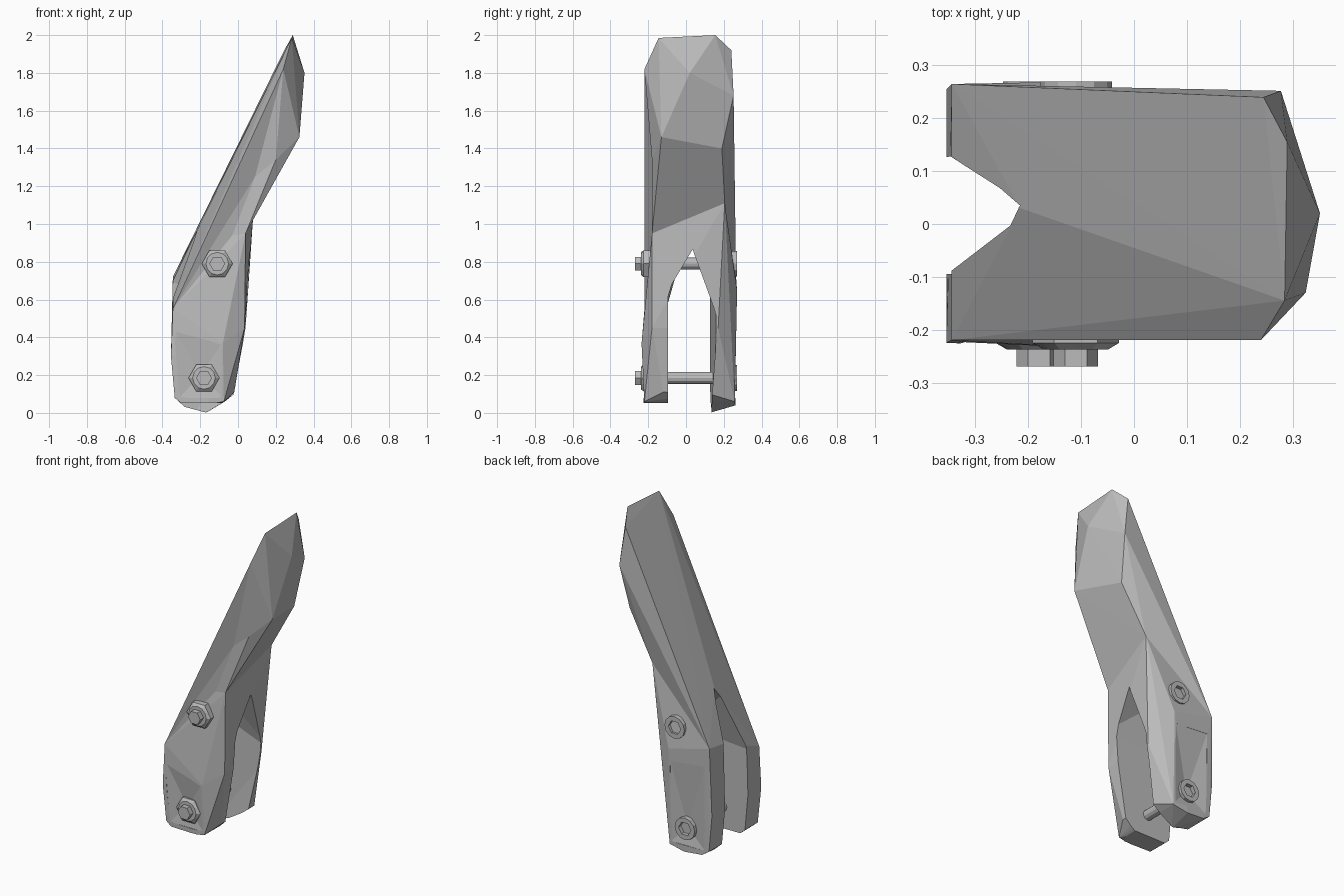
import bpy
import bmesh
from math import cos, sin, pi

if "Cube" in bpy.data.objects:
    bpy.data.objects.remove(bpy.data.objects["Cube"])


def make_material(name, value):
    mat = bpy.data.materials.new(name)
    mat.use_nodes = True
    colour = (value, value, value, 1)
    mat.diffuse_color = colour
    mat.node_tree.nodes["Principled BSDF"].inputs["Base Color"].default_value = colour
    return mat


grey = make_material("plain_grey", 0.5)


def finish(bm, name):
    bmesh.ops.recalc_face_normals(bm, faces=bm.faces[:])
    mesh = bpy.data.meshes.new(name)
    bm.to_mesh(mesh)
    bm.free()
    mesh.materials.append(grey)
    obj = bpy.data.objects.new(name, mesh)
    bpy.context.collection.objects.link(obj)
    return obj


def faceted_block(name, points):
    """Chiselled solid wrapped around a few corner points."""
    bm = bmesh.new()
    for p in points:
        bm.verts.new(p)
    res = bmesh.ops.convex_hull(bm, input=bm.verts[:])
    loose = set(res["geom_interior"]) | set(res["geom_unused"])
    bmesh.ops.delete(bm, geom=[v for v in loose if isinstance(v, bmesh.types.BMVert)],
                     context="VERTS")
    return finish(bm, name)


def combine(target, tool, operation):
    mod = target.modifiers.new(operation.lower(), "BOOLEAN")
    mod.operation = operation
    mod.solver = "EXACT"
    mod.object = tool
    tool.hide_render = True
    bpy.context.view_layer.objects.active = target
    bpy.ops.object.modifier_apply(modifier=mod.name)
    bpy.data.objects.remove(tool)


def carve(target, name, rim, deep, side):
    """Cut a faceted hollow: a rim on the side face and its deeper points."""
    outside = [(x, side * .4, z) for x, y, z in rim]
    combine(target, faceted_block(name, rim + deep + outside), "DIFFERENCE")


# Corners shared by the upper arm and the fork
joint = [(-.345, -.22, .55), (-.345, .265, .72), (-.345, .13, .70),
         (.04, -.18, .95), (.085, .205, 1.11)]

# Slanted upper arm with a chiselled tip
arm = faceted_block("forked_arm", joint + [
    (-.215, .03, .97),
    (.24, -.22, 1.82), (.285, -.145, 1.985), (.29, .155, 2.0), (.245, .24, 1.92),
    (.278, .252, 1.68), (.352, .02, 1.80), (.325, -.13, 1.46),
    (.25, .19, 1.40), (.2, -.18, 1.34)])

# Lower block that becomes the two prongs
prongs = faceted_block("prong_block", joint + [
    (-.355, -.225, .30), (-.335, -.22, .08),
    (-.355, .255, .30), (-.335, .255, .08),
    (-.08, -.235, .37), (-.07, .270, .65),
    (-.30, -.22, .05), (-.16, -.225, .045), (-.075, -.22, .06),
    (-.29, .258, .05), (-.17, .262, .04), (-.07, .258, .06),
    (-.28, .125, .03), (-.17, .125, 0),
    (.04, .17, .45), (-.02, .125, .10), (.035, -.18, .45), (-.02, -.12, .11)])
combine(arm, prongs, "UNION")

# Pointed slot between the prongs
slot_points = []
for x, apex, right, left, left_y, foot in ((-.38, 1.03, .58, .71, .125, .125),
                                           (.12, .845, .62, .48, .165, .11)):
    slot_points += [(x, .035, apex), (x, -.095, right), (x, left_y, left)]
    slot_points += [(x, y, -.2) for y in (-.095, foot)]
combine(arm, faceted_block("slot_cutter", slot_points), "DIFFERENCE")

# Shallow chiselled valley along the front of the arm
carve(arm, "valley_cutter",
      [(.24, -.22, 1.82), (-.345, -.22, .55), (.04, -.18, .95), (.2, -.18, 1.34)],
      [(.09, -.17, 1.25), (-.03, -.175, .94)], -1)

# Hollows around the lower nut and the lower bolt head
carve(arm, "nut_hollow_cutter",
      [(-.34, -.225, .45), (-.09, -.234, .36), (-.08, -.223, .08), (-.31, -.222, .08)],
      [(-.2, -.205, .2)], -1)
carve(arm, "head_hollow_cutter",
      [(-.31, .263, .6), (-.08, .268, .58), (-.08, .26, .08), (-.31, .258, .08)],
      [(-.18, .238, .185)], 1)

# Square off the shorter right prong
end = [(x, y, z) for x in (-.6, .4) for y in (-.4, .02) for z in (-.2, .052)]
combine(arm, faceted_block("end_cutter", end), "DIFFERENCE")


def bolt(name, x, z):
    """Bolt along y: stub, hex nut, shaft and socket head."""
    # y, radius, hexagonal outline
    profile = [(-.27, .042, True), (-.238, .042, True), (-.238, .06, False),
               (-.225, .082, True), (-.19, .082, True), (-.19, .032, False),
               (.22, .032, False), (.22, .068, False), (.27, .068, False),
               (.27, .042, True), (.245, .042, True)]
    bm = bmesh.new()
    rings = []
    for y, radius, hexagon in profile:
        ring = []
        for i in range(12):
            r = radius * cos(pi / 6) if hexagon and i % 2 else radius
            a = i * pi / 6
            ring.append(bm.verts.new((x + r * cos(a), y, z + r * sin(a))))
        rings.append(ring)
    for a, b in zip(rings, rings[1:]):
        for i in range(12):
            j = (i + 1) % 12
            bm.faces.new((a[i], a[j], b[j], b[i]))
    bm.faces.new(rings[0])
    bm.faces.new(rings[-1])
    return finish(bm, name)


bolt("upper_bolt", -.11, .79)
bolt("lower_bolt", -.18, .185)
